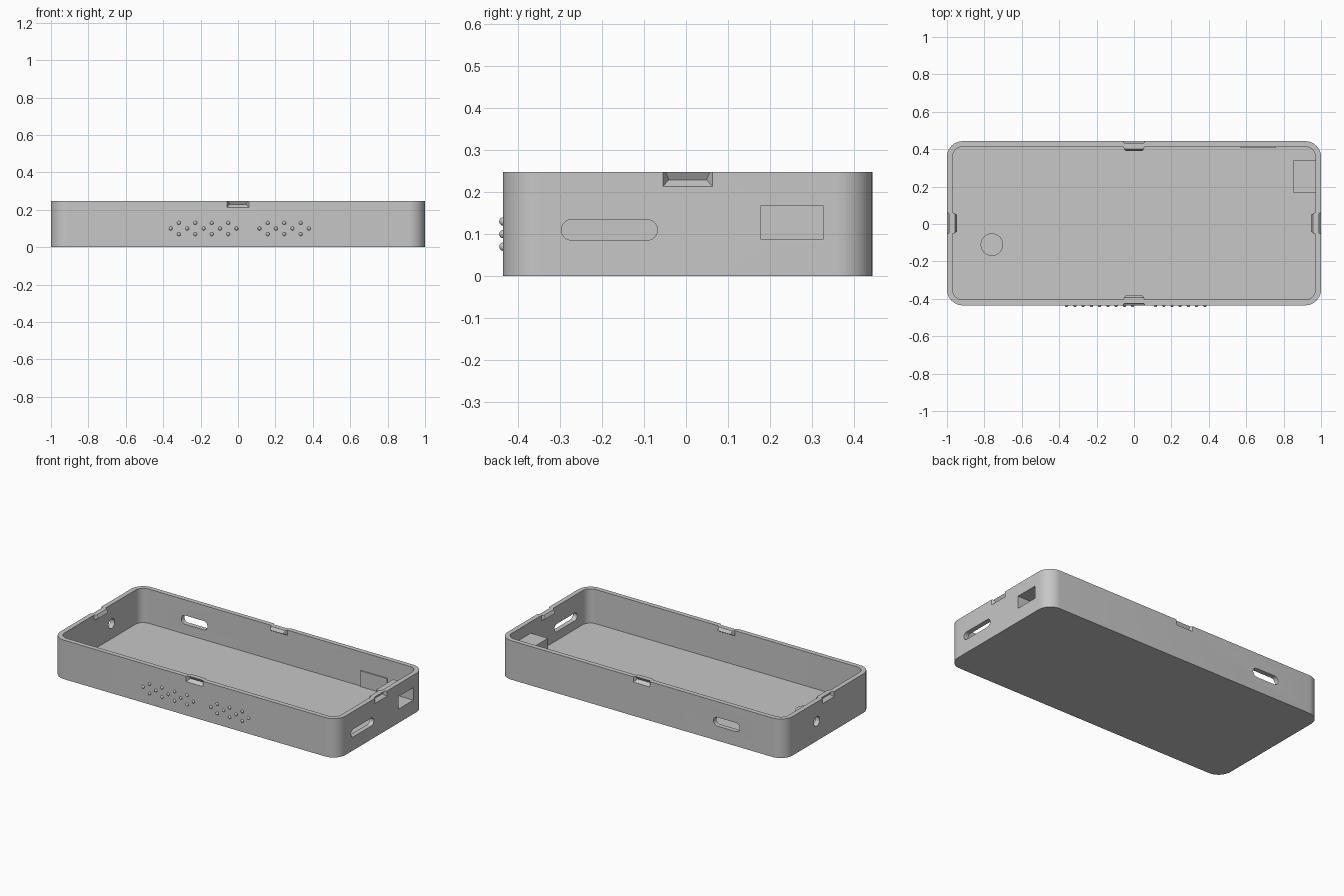
import bpy, bmesh
from math import pi, sin, cos
from mathutils import Vector, Matrix

cube = bpy.data.objects.get("Cube")
if cube:
    bpy.data.objects.remove(cube)

HEIGHT, WALL, FLOOR = 0.247, 0.03, 0.03
HALF_X, HALF_Y, MID_Y = 1.0, 0.439, 0.004

grey = bpy.data.materials.new("light grey plastic")
grey.use_nodes = True
grey.diffuse_color = (0.57, 0.57, 0.57, 1)
grey.node_tree.nodes["Principled BSDF"].inputs["Base Color"].default_value = grey.diffuse_color


def make(name, bm):
    bmesh.ops.recalc_face_normals(bm, faces=bm.faces)
    mesh = bpy.data.meshes.new(name)
    bm.to_mesh(mesh)
    bm.free()
    mesh.materials.append(grey)
    ob = bpy.data.objects.new(name, mesh)
    bpy.context.collection.objects.link(ob)
    return ob


def prism(name, outline, low, high, place=lambda u, v, w: (u, v, w)):
    """Extrude a 2D outline from low to high; place maps it to x, y, z."""
    bm = bmesh.new()
    face = bm.faces.new([bm.verts.new((u, v, low)) for u, v in outline])
    new = bmesh.ops.extrude_face_region(bm, geom=[face])["geom"]
    for v in new:
        if isinstance(v, bmesh.types.BMVert):
            v.co.z = high
    for v in bm.verts:
        v.co = place(*v.co)
    return make(name, bm)


def rounded(cx, cy, hx, hy, r, steps=10):
    """Outline of a rectangle with round corners."""
    points = []
    for q, (sx, sy) in enumerate([(1, 1), (-1, 1), (-1, -1), (1, -1)]):
        for i in range(steps + 1):
            a = (q + i / steps) * pi / 2
            points.append((cx + sx * (hx - r) + r * cos(a), cy + sy * (hy - r) + r * sin(a)))
    return points


def circle(cx, cy, r, n=32):
    return [(cx + r * cos(2 * pi * i / n), cy + r * sin(2 * pi * i / n)) for i in range(n)]


def box(name, x0, x1, y0, y1, z0, z1):
    return prism(name, [(x0, y0), (x1, y0), (x1, y1), (x0, y1)], z0, z1)


def wedge(name, section, turn, reach):
    """Tapered hull on a wall: section holds inward depth, height, half width."""
    bm = bmesh.new()
    rot = Matrix.Rotation(turn, 3, "Z")
    for depth, z, half in section:
        for side in (-half, half):
            bm.verts.new(rot @ Vector((side, depth - reach, z)) + Vector((0, MID_Y, 0)))
    bmesh.ops.convex_hull(bm, input=bm.verts[:])
    return make(name, bm)


def along_x(u, v, w):
    return (w, u, v)


def along_y(u, v, w):
    return (u, w, v)


def cut(ob, cutters):
    """Subtract the cutters, bake the result and remove them."""
    for c in cutters:
        c.hide_render = True
        mod = ob.modifiers.new("cut", "BOOLEAN")
        mod.operation, mod.solver, mod.object = "DIFFERENCE", "EXACT", c
    graph = bpy.context.evaluated_depsgraph_get()
    mesh = bpy.data.meshes.new_from_object(ob.evaluated_get(graph))
    ob.modifiers.clear()
    ob.data = mesh
    for c in cutters:
        bpy.data.objects.remove(c)


# Tray shell with its hollow and wall openings
tray = prism("tray", rounded(0, MID_Y, HALF_X, HALF_Y, 0.085), 0, HEIGHT)
hollow = prism("hollow_cutter", rounded(0, MID_Y, HALF_X - WALL, HALF_Y - WALL, 0.055), FLOOR, 0.4)
cutters = [
    hollow,
    prism("side_slot_cutter", rounded(-0.182, 0.11, 0.114, 0.0245, 0.0244), 0.9, 1.1, along_x),
    prism("round_hole_cutter", circle(0.12, 0.125, 0.03), -1.1, -0.9, along_x),
    prism("back_slot_cutter", rounded(-0.595, 0.12, 0.092, 0.028, 0.0279), 0.35, 0.5, along_y),
    box("port_cutter", 0.9, 1.1, 0.177, 0.327, 0.088, 0.167),
]

# Snap grooves outside and matching ridges inside, one pair per wall
walls = {"front": (0, HALF_Y), "left": (pi / 2, HALF_X),
         "back": (pi, HALF_Y), "right": (-pi / 2, HALF_X)}
groove = [(-0.002, 0.212, 0.06), (0.022, 0.229, 0.045), (0.006, 0.255, 0.055), (-0.002, 0.255, 0.06)]
ridge = [(0.028, 0.212, 0.06), (0.054, 0.228, 0.045), (0.042, HEIGHT, 0.05), (0.028, HEIGHT, 0.06)]
for side, (turn, reach) in walls.items():
    cutters.append(wedge(side + "_groove_cutter", groove, turn, reach))
    wedge(side + "_snap_ridge", ridge, turn, reach)
cut(tray, cutters)

# Port housing behind the square opening
housing = box("port_housing", 0.85, 0.972, 0.168, 0.34, FLOOR - 0.005, 0.175)
cut(housing, [box("housing_cutter", 0.862, 1.1, 0.177, 0.327, 0.088, 0.167)])

# Low round pad on the floor and thin plate on the back wall
prism("floor_pad", circle(-0.76, -0.11, 0.06, 40), FLOOR - 0.005, FLOOR + 0.015)
box("back_wall_plate", 0.57, 0.76, 0.406, 0.415, FLOOR, 0.13)

# Grip dots on the front, in two plain staggered groups
bm = bmesh.new()
for start, columns in ((-0.36, 9), (0.115, 7)):
    for i in range(columns):
        for row in ((0, 2) if i % 2 else (1,)):
            spot = Vector((start + i * 0.044, -0.434, 0.07 + row * 0.03))
            bmesh.ops.create_uvsphere(bm, u_segments=12, v_segments=8, radius=0.01,
                                      matrix=Matrix.Translation(spot))
make("grip_dots", bm)

# Smooth the round surfaces, keep the edges crisp
bpy.ops.object.select_all(action="DESELECT")
for name in ("tray", "floor_pad", "grip_dots"):
    ob = bpy.data.objects[name]
    ob.select_set(True)
    bpy.context.view_layer.objects.active = ob
bpy.ops.object.shade_smooth_by_angle(angle=pi / 6)
